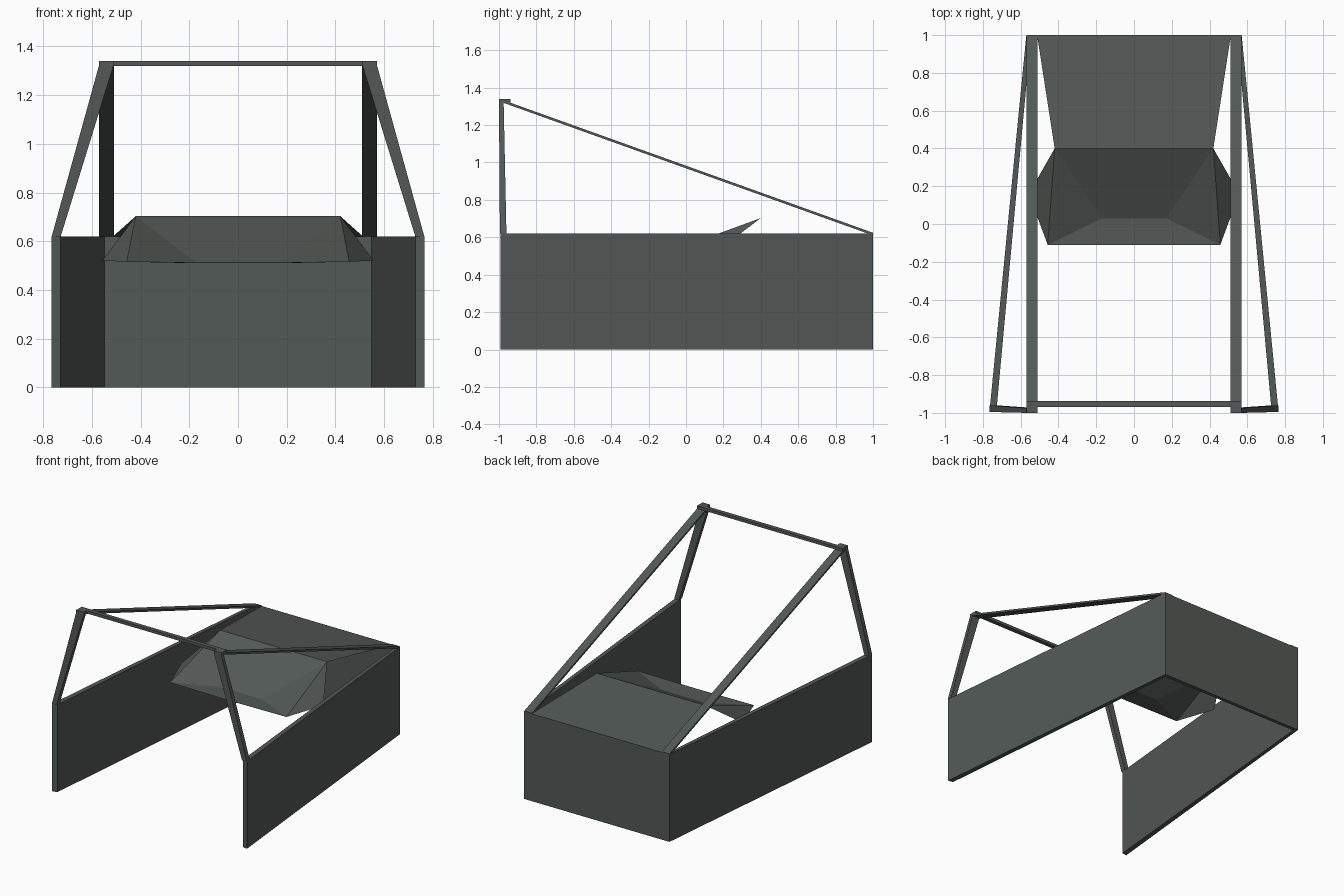
import bpy

if "Cube" in bpy.data.objects:
    bpy.data.objects.remove(bpy.data.objects["Cube"])

mat = bpy.data.materials.new("dark_grey_green")
mat.diffuse_color = (0.085, 0.1, 0.093, 1)
mat.use_nodes = True
mat.node_tree.nodes["Principled BSDF"].inputs["Base Color"].default_value = mat.diffuse_color


def mesh_part(name, verts, faces, mirror=False):
    """Flat-shaded mesh object, optionally mirrored across x = 0."""
    me = bpy.data.meshes.new(name)
    me.from_pydata(verts, [], faces)
    me.materials.append(mat)
    ob = bpy.data.objects.new(name, me)
    bpy.context.collection.objects.link(ob)
    if mirror:
        m = ob.modifiers.new("mirror", 'MIRROR')
        m.use_mirror_merge = True
        m.merge_threshold = 0.0005
    return ob


def loft(name, a, b, mirror=False):
    """Closed solid between two four-point sections."""
    faces = [(3, 2, 1, 0), (4, 5, 6, 7)]
    faces += [(i, (i + 1) % 4, (i + 1) % 4 + 4, i + 4) for i in range(4)]
    return mesh_part(name, a + b, faces, mirror)


def flat(x0, x1, y0, y1, z):
    return [(x0, y0, z), (x1, y0, z), (x1, y1, z), (x0, y1, z)]


# splayed side walls
wall = [(0.728, -0.985), (0.765, -0.992), (0.57, 1.0), (0.548, 0.975)]
loft("side_wall", [(x, y, 0) for x, y in wall],
     [(x, y, 0.62) for x, y in wall], True)

# back wall
loft("back_wall", flat(-0.57, 0.57, 0.975, 1, 0), flat(-0.57, 0.57, 0.975, 1, 0.62))

# front posts leaning inwards
loft("front_post", flat(0.728, 0.765, -0.995, -0.96, 0.62),
     flat(0.51, 0.57, -1, -0.975, 1.325), True)

# caps on the posts and the bar joining them
loft("post_cap", flat(0.51, 0.57, -1, -0.94, 1.318), flat(0.51, 0.57, -1, -0.94, 1.34), True)
loft("cross_bar", flat(-0.57, 0.57, -0.968, -0.938, 1.32),
     flat(-0.57, 0.57, -0.968, -0.938, 1.34))


# long sloping struts
def strut_end(y, z):
    return [(0.51, y, z), (0.57, y, z), (0.57, y, z + 0.014), (0.51, y, z + 0.014)]


loft("sloping_strut", strut_end(-0.985, 1.322), strut_end(1.0, 0.61), True)

# rear deck sheet
mesh_part("rear_deck", [(-0.42, 0.4, 0.703), (0.42, 0.4, 0.703),
                        (0.513, 1, 0.62), (-0.513, 1, 0.62)], [(0, 1, 2, 3)])

# faceted console sheet in front of the deck (half, mirrored)
mesh_part("console",
          [(0, 0.4, 0.703), (0.42, 0.4, 0.703), (0.17, 0.03, 0.51), (0, 0.03, 0.51),
           (0.457, -0.11, 0.516), (0, -0.11, 0.512), (0.557, 0.16, 0.521)],
          [(0, 3, 2, 1), (3, 5, 4, 2), (1, 2, 4), (1, 4, 6)], True)
